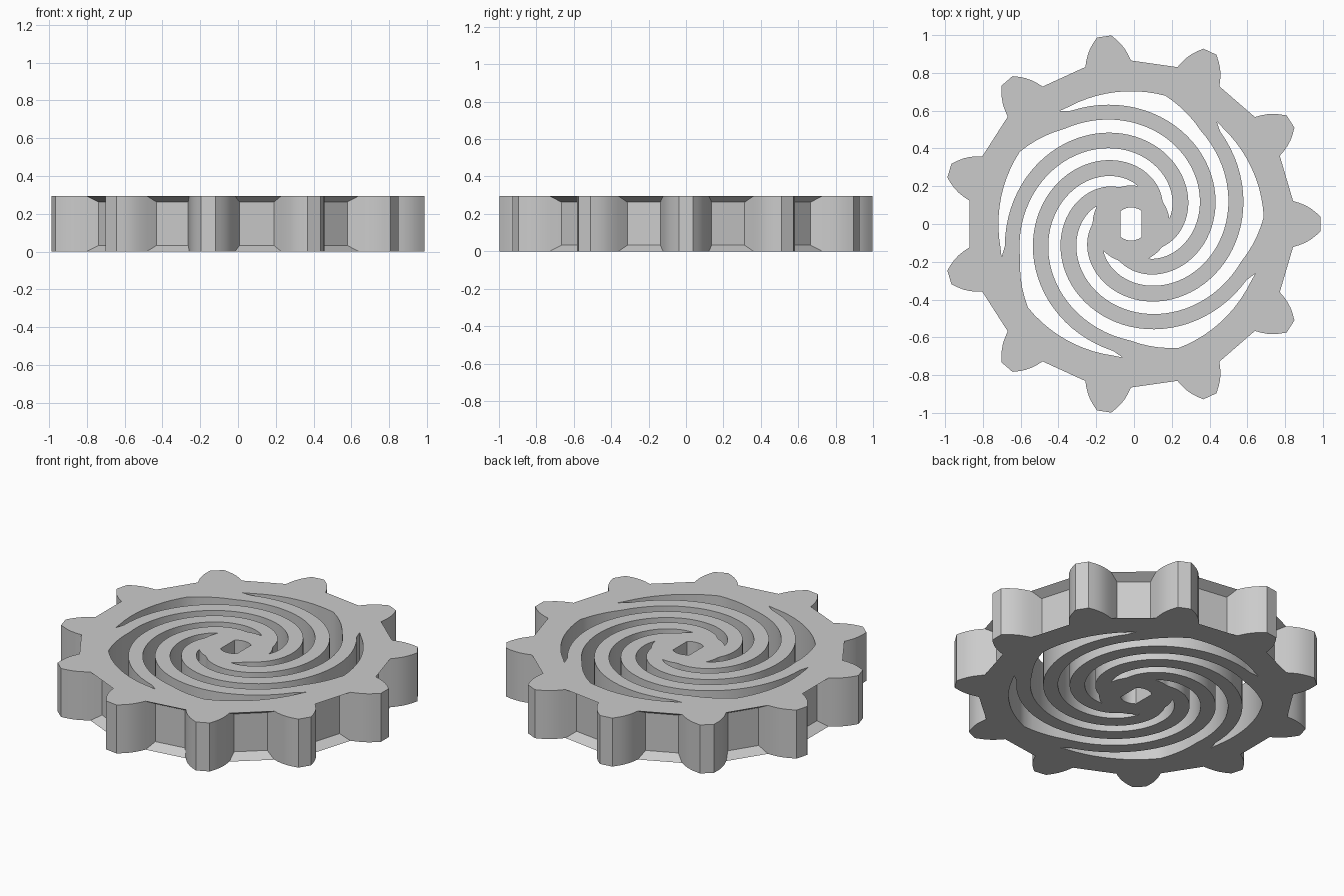
import bpy, bmesh, math
from mathutils import Matrix, Vector

HEIGHT = 0.295
TEETH = 11
SLOTS = 5
CENTRE = Vector((-0.015, 0, 0))

cube = bpy.data.objects.get("Cube")
if cube:
    bpy.data.objects.remove(cube, do_unlink=True)


def polar(radius, degrees):
    a = math.radians(degrees)
    return Vector((radius * math.cos(a), radius * math.sin(a), 0))


def tooth_profile():
    """Tooth pointing along +x: bulged flanks and a flat tip."""
    root, tip, steps = Vector((0.857, -0.122, 0)), Vector((1.003, -0.038, 0)), 5
    outward = Vector((tip.y - root.y, root.x - tip.x, 0)).normalized()
    flank = [root.lerp(tip, i / steps) + outward * 0.013 * math.sin(math.pi * i / steps)
             for i in range(steps + 1)]
    return flank + [Vector((p.x, -p.y, 0)) for p in reversed(flank)]


def slot_profile():
    """Spiral slot, bounded by the rim at its start and the hub at its end."""
    end = 258

    def outer(t):
        spiral = 0.54 - 0.002175 * (t - 104)
        blend = 0.70 - 0.004 * (t - 48)
        return min(0.703, max(spiral, blend))

    def inner(t):
        return max(0.204, 0.602 - 0.0021 * (t - 41))

    angles = [end * i / 60 for i in range(1, 60)]
    return ([polar(0.708, 0)] + [polar(outer(t), -t) for t in angles]
            + [polar(0.204, -end)] + [polar(inner(t), -t) for t in reversed(angles)])


def bore_profile():
    """Round shaft hole with two flat sides."""
    radius, flat = 0.088, 0.056
    limit = math.degrees(math.acos(flat / radius))
    arc = [polar(radius, limit + (180 - 2 * limit) * i / 6) for i in range(7)]
    return arc + [-p for p in arc]


bm = bmesh.new()


def add_loop(points):
    verts = [bm.verts.new(p) for p in points]
    for a, b in zip(verts, verts[1:] + verts[:1]):
        bm.edges.new((a, b))


def spin(points, degrees):
    turn = Matrix.Rotation(math.radians(degrees), 3, 'Z')
    return [turn @ p for p in points]


# Outline, spiral slots and shaft hole
add_loop([p for k in range(TEETH) for p in spin(tooth_profile(), k * 360 / TEETH)])
for k in range(SLOTS):
    add_loop(spin(slot_profile(), 50.3 + k * 360 / SLOTS))
add_loop(bore_profile())

# Fill and raise to full thickness
bmesh.ops.triangle_fill(bm, edges=bm.edges[:], use_beauty=True, normal=(0, 0, 1))
raised = bmesh.ops.extrude_face_region(bm, geom=bm.faces[:])
bmesh.ops.translate(bm, vec=(0, 0, HEIGHT),
                    verts=[g for g in raised["geom"] if isinstance(g, bmesh.types.BMVert)])
bmesh.ops.recalc_face_normals(bm, faces=bm.faces[:])
bm.normal_update()

# Tapered pockets in the walls between teeth
walls = [f for f in bm.faces if abs(f.normal.z) < 0.1
         and f.calc_center_median().xy.length > 0.8 and f.calc_area() > 0.2 * HEIGHT]
bmesh.ops.inset_individual(bm, faces=walls, thickness=0.046, depth=-0.056)
bmesh.ops.translate(bm, vec=CENTRE, verts=bm.verts[:])

mesh = bpy.data.meshes.new("sprocket")
bm.to_mesh(mesh)
bm.free()
sprocket = bpy.data.objects.new("sprocket", mesh)
bpy.context.collection.objects.link(sprocket)

# Plain grey finish
grey = bpy.data.materials.new("plain grey")
grey.use_nodes = True
colour = (0.6, 0.6, 0.6, 1)
grey.diffuse_color = colour
grey.node_tree.nodes["Principled BSDF"].inputs["Base Color"].default_value = colour
mesh.materials.append(grey)

bpy.ops.object.select_all(action='DESELECT')
sprocket.select_set(True)
bpy.context.view_layer.objects.active = sprocket
bpy.ops.object.shade_smooth_by_angle(angle=math.radians(25))
